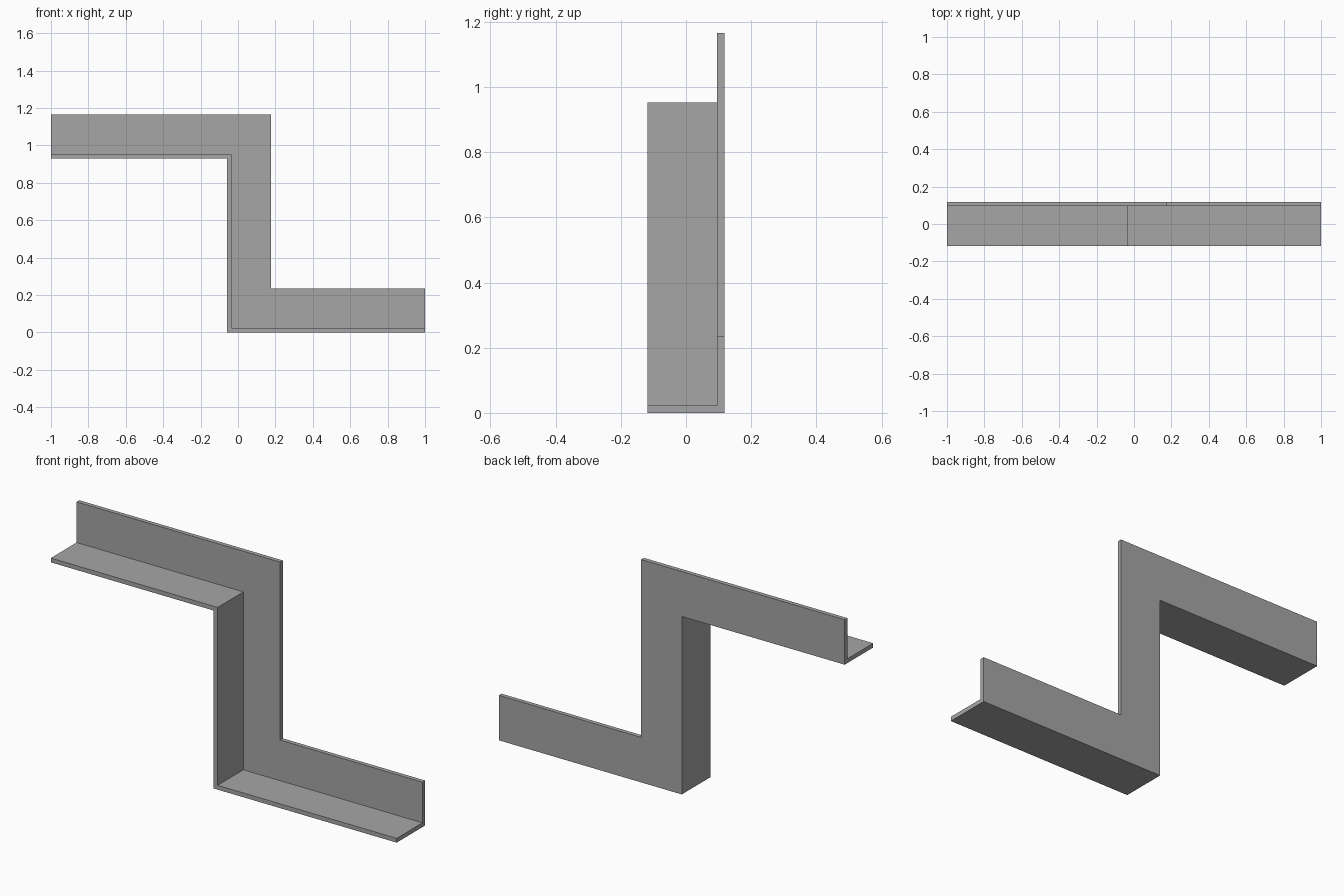
import bpy
import bmesh

cube = bpy.data.objects.get("Cube")
if cube:
    bpy.data.objects.remove(cube, do_unlink=True)

WIDTH = 0.235       # leg width of the angle section
THICK = 0.0225      # sheet thickness
BEND_X = -0.058     # outer face of the upright
STEP_Z = 0.93       # underside of the upper run
BACK = WIDTH / 2

grey = bpy.data.materials.new("grey_metal")
grey.use_nodes = True
colour = (0.38, 0.38, 0.38, 1)
grey.diffuse_color = colour
grey.node_tree.nodes["Principled BSDF"].inputs["Base Color"].default_value = colour


def stepped_line(offset):
    """Z-shaped line, shifted up and to the left side by an offset."""
    x, z = BEND_X + offset, STEP_Z + offset
    return [(-1, z), (x, z), (x, offset), (1, offset)]


def extrude(bm, faces, depth, keep=False):
    """Extrude faces towards the front and return the new faces."""
    result = bmesh.ops.extrude_face_region(bm, geom=faces, use_keep_orig=keep)["geom"]
    verts = [g for g in result if isinstance(g, bmesh.types.BMVert)]
    bmesh.ops.translate(bm, verts=verts, vec=(0, -depth, 0))
    return [g for g in result if isinstance(g, bmesh.types.BMFace)]


# Stepped angle trim: back web plus a flange along its lower edge
bm = bmesh.new()
outer, inner, top = [
    [bm.verts.new((x, BACK, z)) for x, z in stepped_line(offset)]
    for offset in (0, THICK, WIDTH)
]
lip = bm.faces.new(outer + inner[::-1])
web = bm.faces.new(inner + top[::-1])
front = extrude(bm, [lip, web], THICK, keep=True)
flange = min(front, key=lambda f: f.calc_area())
extrude(bm, [flange], WIDTH - THICK)

# Clean merged faces and outward normals
bmesh.ops.recalc_face_normals(bm, faces=bm.faces[:])
bmesh.ops.dissolve_limit(bm, angle_limit=0.01, verts=bm.verts[:], edges=bm.edges[:])
mesh = bpy.data.meshes.new("stepped_angle_trim")
bm.to_mesh(mesh)
bm.free()
mesh.materials.append(grey)
trim = bpy.data.objects.new("stepped_angle_trim", mesh)
bpy.context.collection.objects.link(trim)
